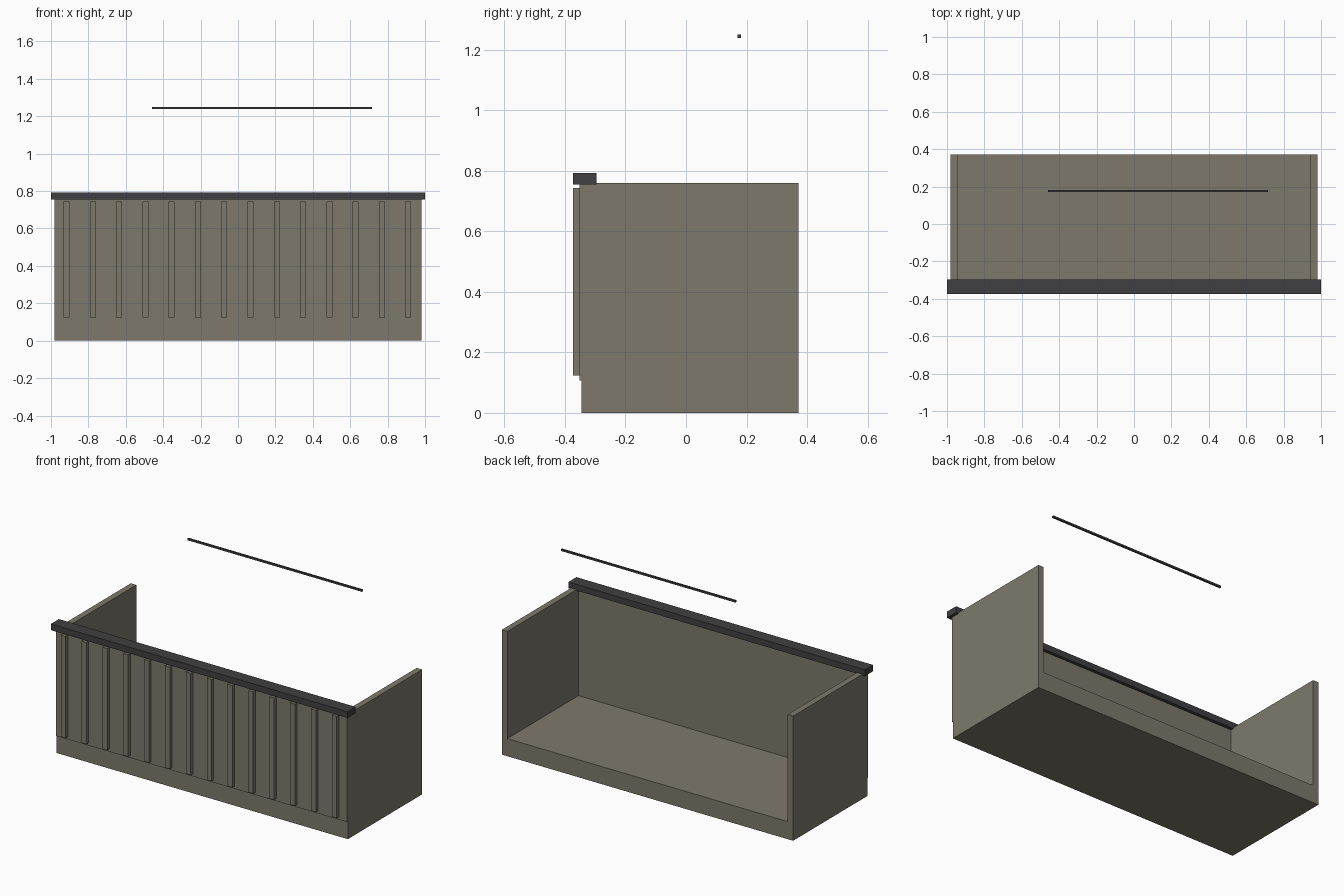
import bpy

default = bpy.data.objects.get("Cube")
if default:
    bpy.data.objects.remove(default, do_unlink=True)


def make_material(name, rgb):
    mat = bpy.data.materials.new(name)
    mat.use_nodes = True
    color = (*rgb, 1)
    mat.diffuse_color = color
    mat.node_tree.nodes["Principled BSDF"].inputs["Base Color"].default_value = color
    return mat


def box(name, x, y, z, mat):
    """Box spanning the given (min, max) ranges."""
    spans = (x, y, z)
    bpy.ops.mesh.primitive_cube_add(size=1)
    obj = bpy.context.object
    obj.name = name
    for v in obj.data.vertices:
        v.co = [(a + b) / 2 + c * (b - a) for (a, b), c in zip(spans, v.co)]
    obj.data.materials.append(mat)
    return obj


taupe = make_material("taupe_panel", (0.207, 0.191, 0.150))
charcoal = make_material("charcoal_trim", (0.051, 0.051, 0.054))

HALF = 0.982          # half width of the body
WALL = 0.037          # panel thickness
FRONT, BACK = -0.352, 0.371
FLOOR, TOP = 0.107, 0.76

# Plinth, slightly set back under the front panel
box("base_plinth", (-HALF, HALF), (-0.345, BACK), (0, FLOOR), taupe)

# Front panel and the two side walls, open at the back
box("front_panel", (-HALF, HALF), (FRONT, FRONT + WALL), (FLOOR, 0.756), taupe)
for side, sign in (("left", 1), ("right", -1)):
    xs = sorted((sign * HALF, sign * (HALF - WALL)))
    box(side + "_wall", xs, (FRONT + WALL, BACK), (FLOOR, TOP), taupe)

# Vertical ribs along the front
RIBS = 14
for i in range(RIBS):
    cx = -0.917 + i * 1.827 / (RIBS - 1)
    box(f"front_rib_{i + 1}", (cx - 0.016, cx + 0.016), (-0.373, FRONT),
        (0.123, 0.743), taupe)

# Dark cap rail over the front panel
box("cap_rail", (-1, 1), (-0.373, -0.296), (0.754, 0.792), charcoal)

# Thin bar floating above
box("overhead_bar", (-0.46, 0.717), (0.17, 0.181), (1.239, 1.25), charcoal)
